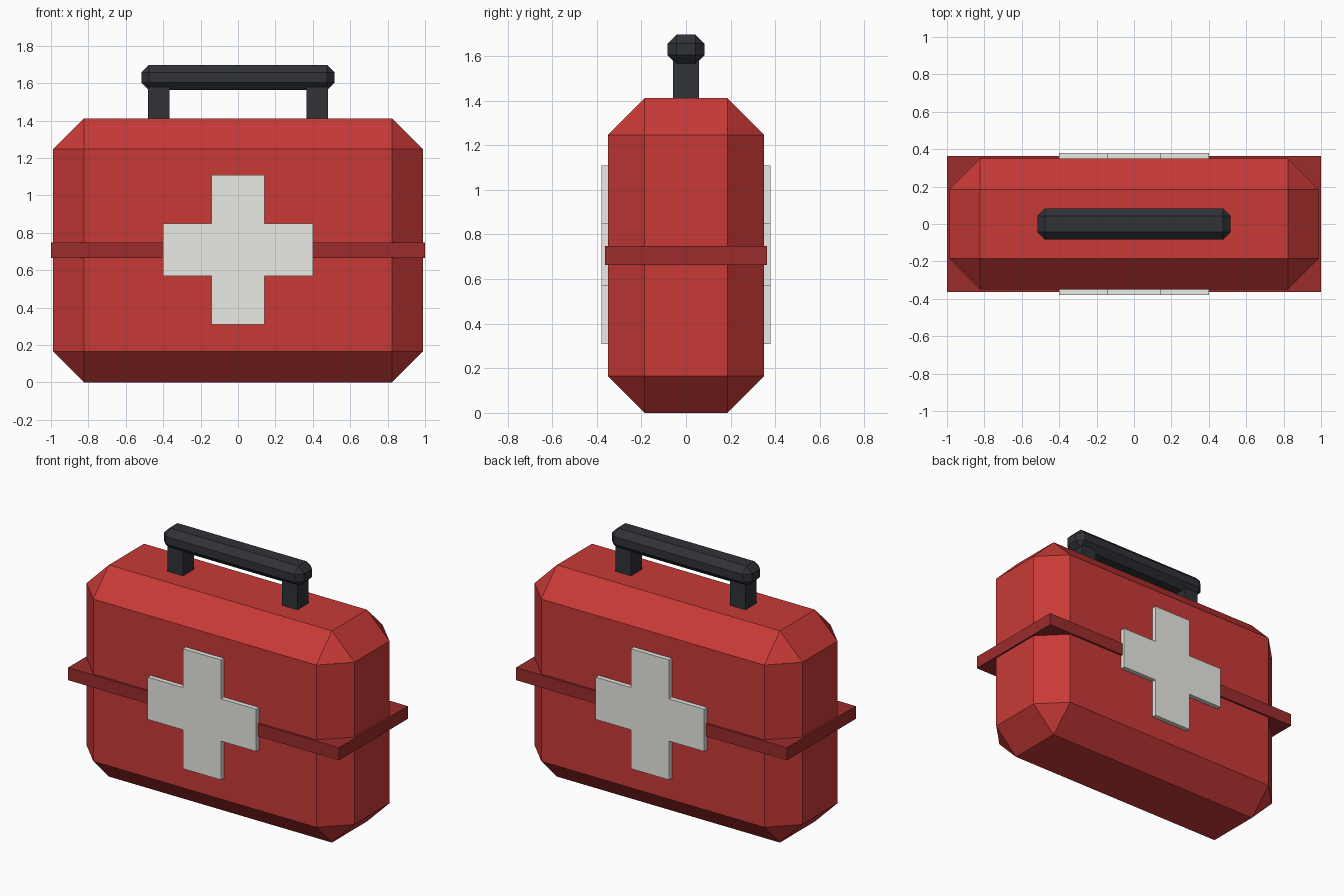
import bpy, bmesh

if "Cube" in bpy.data.objects:
    bpy.data.objects.remove(bpy.data.objects["Cube"])


def material(name, color):
    m = bpy.data.materials.new(name)
    m.diffuse_color = (*color, 1)
    m.use_nodes = True
    m.node_tree.nodes["Principled BSDF"].inputs["Base Color"].default_value = m.diffuse_color
    return m


red = material("red", (0.58, 0.042, 0.038))
dark_red = material("dark_red", (0.33, 0.025, 0.025))
black = material("black", (0.03, 0.032, 0.038))
white = material("white", (0.82, 0.82, 0.78))


def finish(name, bm, mat):
    mesh = bpy.data.meshes.new(name)
    bmesh.ops.recalc_face_normals(bm, faces=bm.faces)
    bm.to_mesh(mesh)
    bm.free()
    mesh.materials.append(mat)
    obj = bpy.data.objects.new(name, mesh)
    bpy.context.collection.objects.link(obj)
    return obj


def box(name, center, size, mat, chamfer=0):
    bm = bmesh.new()
    bmesh.ops.create_cube(bm, size=1)
    for v in bm.verts:
        v.co = [c + a * s for c, a, s in zip(center, v.co, size)]
    if chamfer:
        bmesh.ops.bevel(bm, geom=bm.edges[:], offset=chamfer, offset_type='OFFSET',
                        segments=1, affect='EDGES')
    return finish(name, bm, mat)


def cross(name, y0, y1, zc, arm, half, mat):
    # Outline built from one quarter turned four times, then extruded
    pts, (quarter) = [], [(arm, -half), (arm, half), (half, half)]
    for _ in range(4):
        pts += quarter
        quarter = [(-z, x) for x, z in quarter]
    bm = bmesh.new()
    face = bm.faces.new([bm.verts.new((x, y0, zc + z)) for x, z in pts])
    ext = bmesh.ops.extrude_face_region(bm, geom=[face], use_keep_orig=True)
    moved = [g for g in ext["geom"] if isinstance(g, bmesh.types.BMVert)]
    bmesh.ops.translate(bm, verts=moved, vec=(0, y1 - y0, 0))
    return finish(name, bm, mat)


# Case with chamfered edges, and the seam band round its middle
box("case_body", (0, 0, 0.706), (1.976, 0.70, 1.412), red, 0.165)
box("seam_band", (0, 0, 0.706), (2.0, 0.726, 0.084), dark_red)

# Crosses on front and back
for side, s in (("front", -1), ("back", 1)):
    cross(side + "_cross", s * 0.34, s * 0.38, 0.71, 0.40, 0.141, white)

# Carrying handle
for side, s in (("left", -1), ("right", 1)):
    box(side + "_handle_post", (s * 0.4225, 0, 1.485), (0.115, 0.115, 0.19), black)
box("handle_grip", (0, 0, 1.63), (1.034, 0.166, 0.134), black, 0.041)
